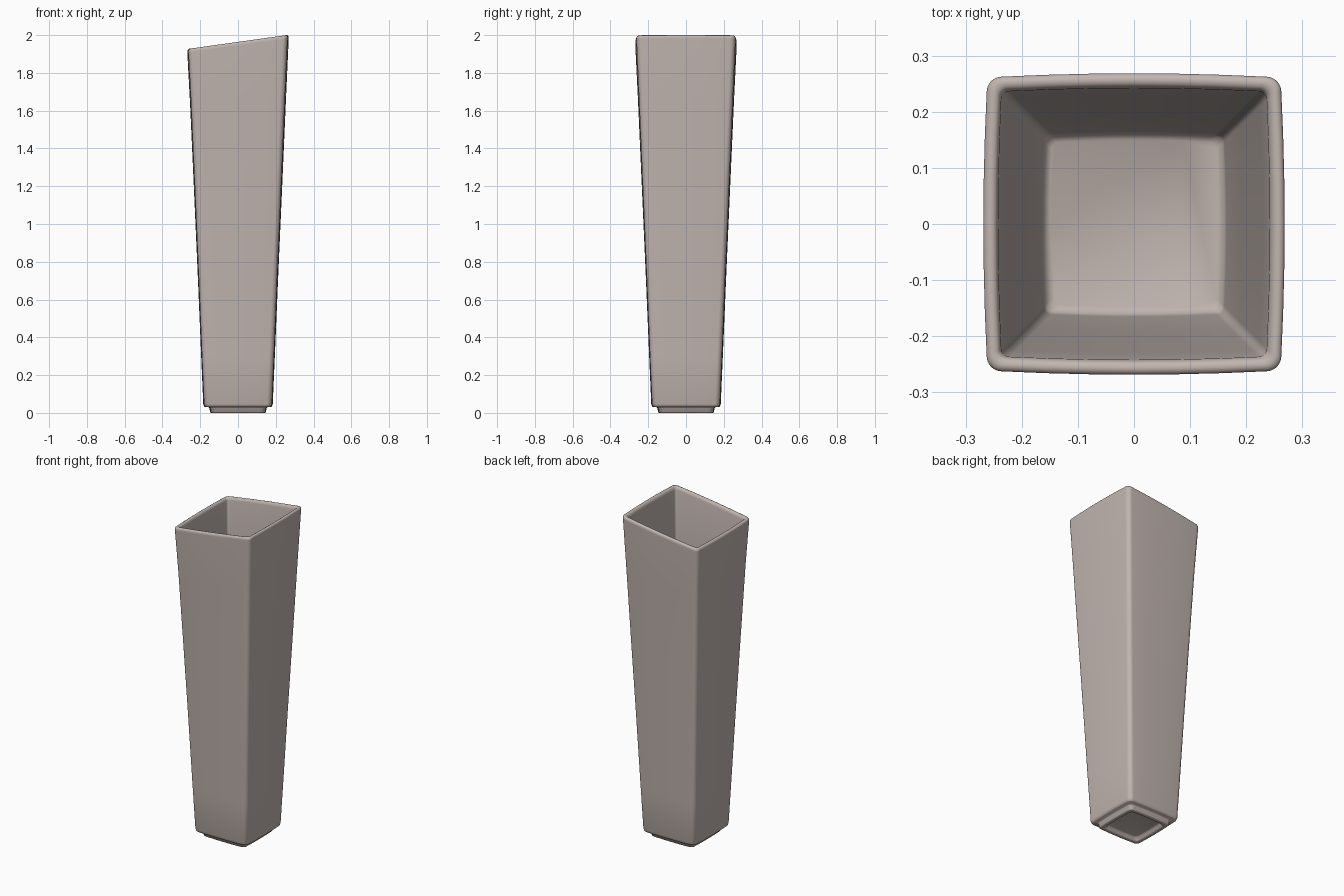
import bpy, bmesh, math

if "Cube" in bpy.data.objects:
    bpy.data.objects.remove(bpy.data.objects["Cube"])

SEG = 8          # steps per rounded corner
SIDE = 6         # steps along each flat side
SLOPE = 0.14     # tilt of the rim along x

clay = bpy.data.materials.new("warm_grey_ceramic")
clay.diffuse_color = (0.53, 0.46, 0.43, 1)
clay.use_nodes = True
clay.node_tree.nodes["Principled BSDF"].inputs["Base Color"].default_value = clay.diffuse_color


def ring_points(h, r, bow):
    """Rounded square of half width h, corner radius r, sides bowed outward."""
    pts = []
    c = h - bow - r
    for k in range(4):
        a0 = k * math.pi / 2
        ca, sa = math.cos(a0), math.sin(a0)
        local = []
        for i in range(SIDE):                       # flat side facing +x
            t = -1 + 2 * i / SIDE
            local.append((h - bow + bow * (1 - t * t), c * t))
        for i in range(SEG):                        # following corner
            a = math.pi / 2 * i / SEG
            local.append((c + r * math.cos(a), c + r * math.sin(a)))
        pts += [(x * ca - y * sa, x * sa + y * ca) for x, y in local]
    return pts


# Profile: half width, height, corner radius, rim tilt weight
profile = [
    (0.105, 0.022, 0.015, 0), (0.114, 0.018, 0.018, 0),                      # recess under foot
    (0.120, 0.004, 0.02, 0), (0.125, 0.0, 0.02, 0),
    (0.143, 0.0, 0.022, 0), (0.148, 0.004, 0.024, 0), (0.151, 0.026, 0.024, 0),  # foot
    (0.155, 0.030, 0.024, 0), (0.174, 0.031, 0.026, 0),
    (0.180, 0.035, 0.028, 0), (0.184, 0.048, 0.028, 0),                      # shoulder
    (0.195, 0.30, 0.028, 0), (0.214, 0.75, 0.028, 0), (0.234, 1.20, 0.028, 0),
    (0.254, 1.65, 0.028, 0.3),
    (0.2685, 1.945, 0.028, 1), (0.2685, 1.955, 0.027, 1),                    # rim
    (0.265, 1.961, 0.025, 1), (0.258, 1.964, 0.022, 1),
    (0.250, 1.962, 0.018, 1), (0.245, 1.957, 0.016, 1),
    (0.242, 1.945, 0.015, 1),
    (0.230, 1.65, 0.015, 0.3), (0.192, 0.75, 0.015, 0),                      # inner wall
    (0.165, 0.10, 0.015, 0), (0.161, 0.078, 0.015, 0), (0.150, 0.07, 0.015, 0),  # floor
]

bm = bmesh.new()
rings = []
for h, z, r, w in profile:
    bow = 0.006 * h / 0.27
    rings.append([bm.verts.new((x, y, z + w * SLOPE * x))
                  for x, y in ring_points(h, r, bow)])
for a, b in zip(rings, rings[1:]):
    n = len(a)
    for i in range(n):
        j = (i + 1) % n
        bm.faces.new((a[i], a[j], b[j], b[i]))
bm.faces.new(list(reversed(rings[0])))   # underside
bm.faces.new(rings[-1])                  # inner floor
bmesh.ops.recalc_face_normals(bm, faces=bm.faces)

mesh = bpy.data.meshes.new("square_vase")
bm.to_mesh(mesh)
bm.free()
mesh.materials.append(clay)
vase = bpy.data.objects.new("square_vase", mesh)
bpy.context.collection.objects.link(vase)
bpy.context.view_layer.objects.active = vase
vase.select_set(True)
bpy.ops.object.shade_smooth_by_angle(angle=math.radians(50))
